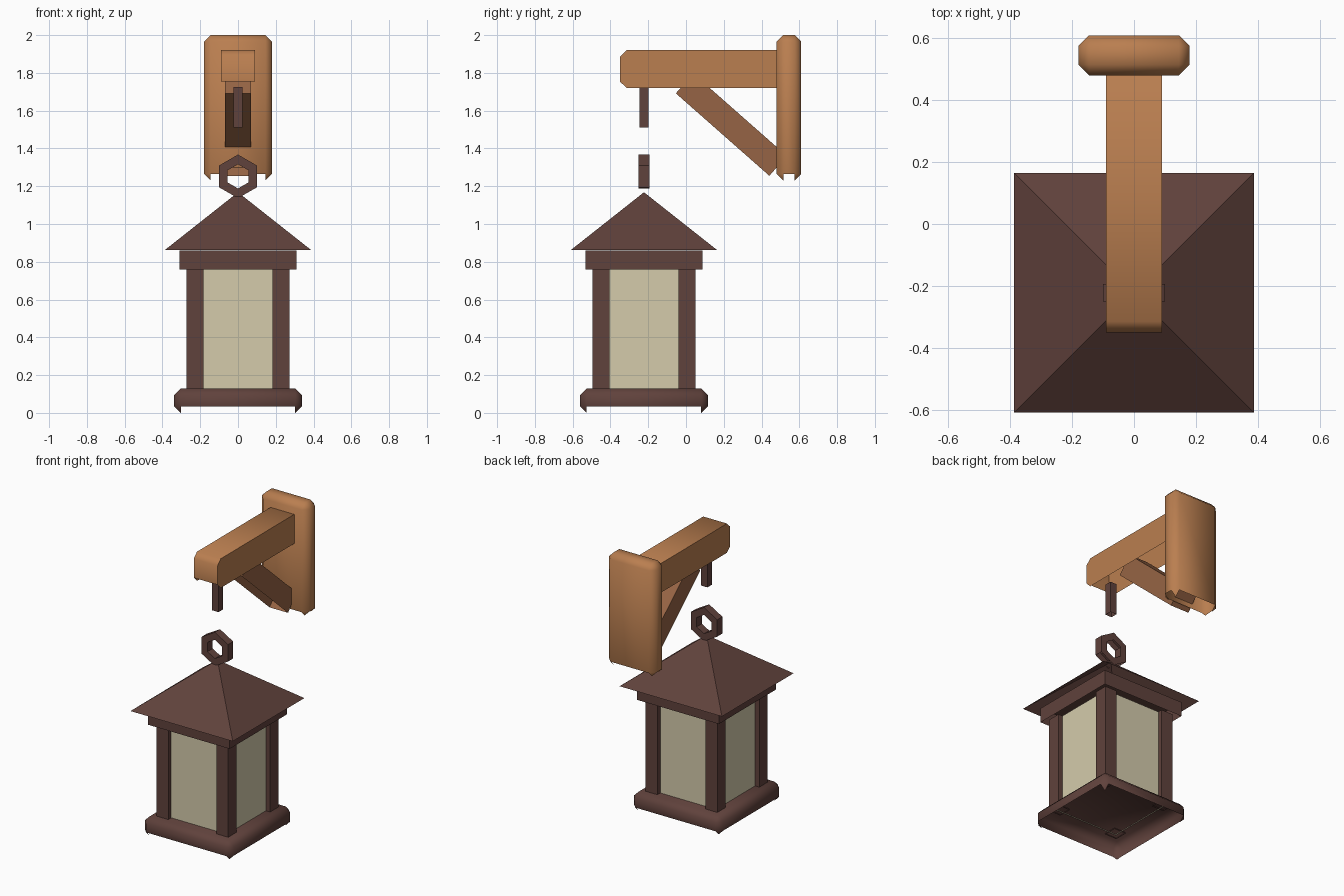
import bpy, bmesh, math
from mathutils import Matrix, Vector

if "Cube" in bpy.data.objects:
    bpy.data.objects.remove(bpy.data.objects["Cube"])


def material(name, rgb):
    m = bpy.data.materials.new(name)
    m.diffuse_color = (*rgb, 1)
    m.use_nodes = True
    m.node_tree.nodes["Principled BSDF"].inputs["Base Color"].default_value = m.diffuse_color
    return m


WOOD = material("light_wood", (0.49, 0.21, 0.08))
BRACE = material("brown_wood", (0.305, 0.127, 0.058))
IRON = material("dark_brown_metal", (0.117, 0.054, 0.045))
GLASS = material("cream_glass", (0.66, 0.60, 0.41))
CY = -0.2225  # lantern axis


def finish(name, bm, mat, smooth=False):
    """Make the object; faces that look downwards are left open."""
    bmesh.ops.recalc_face_normals(bm, faces=bm.faces[:])
    bm.normal_update()
    down = [f for f in bm.faces if f.normal.z < -0.7]
    bmesh.ops.delete(bm, geom=down, context='FACES')
    me = bpy.data.meshes.new(name)
    bm.to_mesh(me)
    bm.free()
    me.materials.append(mat)
    if smooth:
        for p in me.polygons:
            p.use_smooth = True
        me.set_sharp_from_angle(angle=math.radians(50))
    ob = bpy.data.objects.new(name, me)
    bpy.context.collection.objects.link(ob)
    return ob


def box(name, lo, hi, mat, bevel=0, pick=None, tilt=0):
    """Box between two corners, with optional chamfer and tilt about x."""
    lo, hi = Vector(lo), Vector(hi)
    bm = bmesh.new()
    bmesh.ops.create_cube(bm, size=1)
    bmesh.ops.scale(bm, vec=hi - lo, verts=bm.verts)
    if bevel:
        edges = [e for e in bm.edges if pick is None or pick(e)]
        bmesh.ops.bevel(bm, geom=edges, offset=bevel, segments=1,
                        affect='EDGES', profile=0.5)
    bmesh.ops.rotate(bm, matrix=Matrix.Rotation(tilt, 3, 'X'), verts=bm.verts)
    bmesh.ops.translate(bm, vec=(lo + hi) / 2, verts=bm.verts)
    return finish(name, bm, mat, bevel > 0)


# Wall bracket
box("wall_plate", (-0.18, 0.48, 1.23), (0.18, 0.61, 2.0), WOOD, 0.035)
box("beam", (-0.09, -0.35, 1.72), (0.09, 0.52, 1.92), WOOD, 0.035,
    lambda e: abs(e.verts[0].co.x - e.verts[1].co.x) > 0.1)
box("diagonal_brace", (-0.07, 0.24 - 0.33, 1.526 - 0.07),
    (0.07, 0.24 + 0.33, 1.526 + 0.07), BRACE, tilt=math.radians(-41.4))
box("hook_rod", (-0.024, CY + 0.001 - 0.024, 1.51),
    (0.024, CY + 0.001 + 0.024, 1.725), IRON)

# Hexagonal hanging ring with a rectangular section
bm = bmesh.new()
rings = []
for i in range(6):
    a = math.radians(30 + 60 * i)
    rings.append([bm.verts.new((r * math.cos(a), CY + y, 1.252 + r * math.sin(a)))
                  for r, y in ((0.1155, -0.028), (0.1155, 0.028),
                               (0.064, 0.028), (0.064, -0.028))])
for i in range(6):
    p, q = rings[i], rings[(i + 1) % 6]
    for j in range(4):
        k = (j + 1) % 4
        bm.faces.new((p[j], p[k], q[k], q[j]))
finish("hanging_ring", bm, IRON)

# Pyramid roof
bm = bmesh.new()
h = 0.3875
base = [bm.verts.new((sx * h, CY + sy * h, 0.862))
        for sx, sy in ((-1, -1), (1, -1), (1, 1), (-1, 1))]
tip = bm.verts.new((0, CY, 1.168))
bm.faces.new(base)
for i in range(4):
    bm.faces.new((base[i], base[(i + 1) % 4], tip))
finish("roof", bm, IRON)


def square(name, half, z0, z1, mat, bevel=0):
    return box(name, (-half, CY - half, z0), (half, CY + half, z1), mat, bevel)


# Lantern body
square("roof_collar", 0.31, 0.76, 0.86, IRON)
square("glass", 0.24, 0.125, 0.775, GLASS)
square("lantern_base", 0.338, 0.0, 0.13, IRON, 0.035)
for sx, side in ((-1, "left"), (1, "right")):
    for sy, end in ((-1, "front"), (1, "back")):
        x, y = sx * 0.227, CY + sy * 0.227
        box(f"{end}_{side}_post", (x - 0.045, y - 0.045, 0.125),
            (x + 0.045, y + 0.045, 0.775), IRON)
